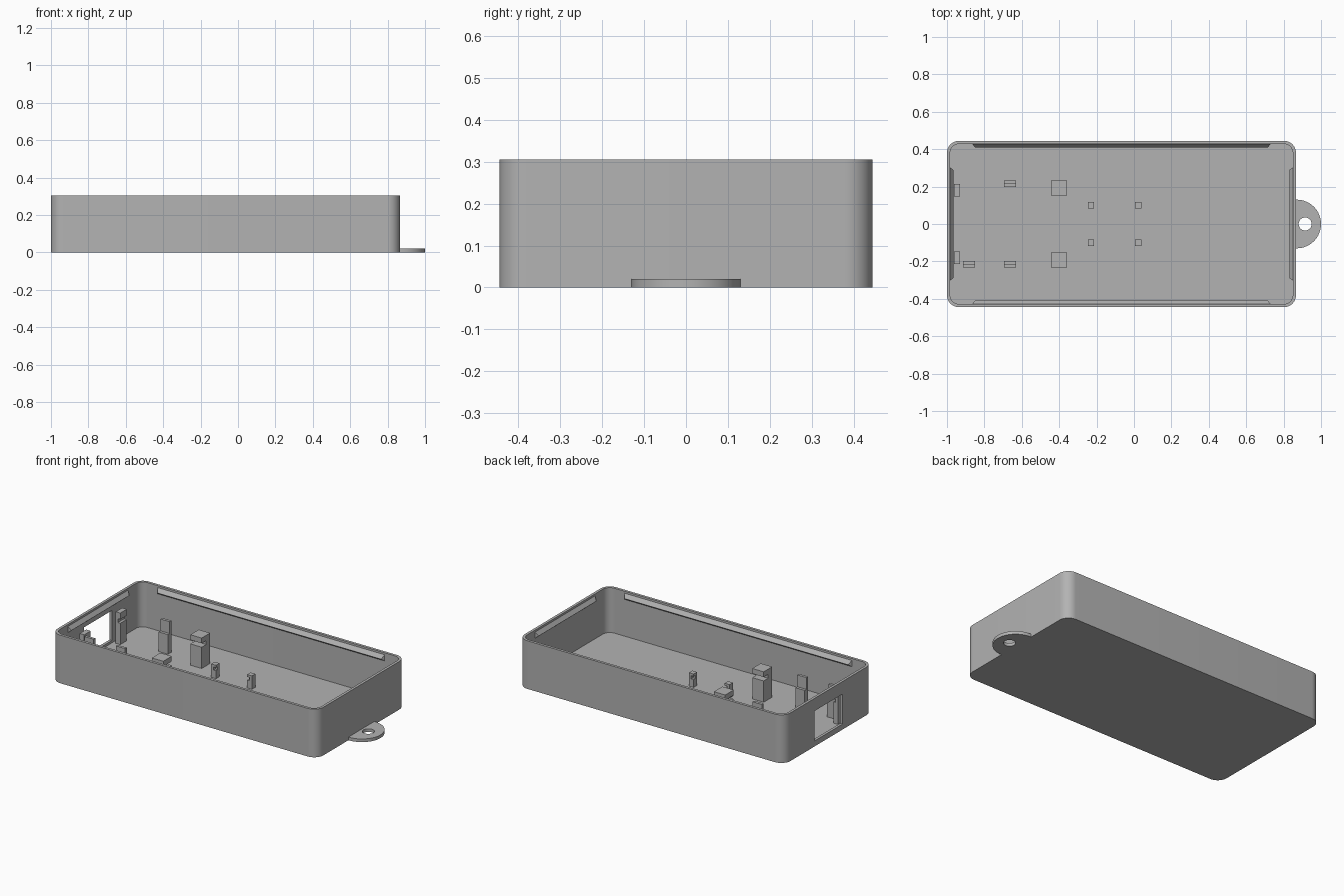
import bpy, bmesh, math

if "Cube" in bpy.data.objects:
    bpy.data.objects.remove(bpy.data.objects["Cube"], do_unlink=True)

grey = bpy.data.materials.new("plain grey")
grey.use_nodes = True
GREY = (0.45, 0.45, 0.45, 1)
grey.diffuse_color = GREY
grey.node_tree.nodes["Principled BSDF"].inputs["Base Color"].default_value = GREY

LEFT, RIGHT, HALF_W, HEIGHT = -1.0, 0.866, 0.445, 0.305
WALL, FLOOR, CORNER = 0.017, 0.02, 0.065
MID = (LEFT + RIGHT) / 2
HALF_L = (RIGHT - LEFT) / 2


def finish(name, bm):
    bmesh.ops.recalc_face_normals(bm, faces=bm.faces)
    mesh = bpy.data.meshes.new(name)
    bm.to_mesh(mesh)
    bm.free()
    mesh.materials.append(grey)
    obj = bpy.data.objects.new(name, mesh)
    bpy.context.collection.objects.link(obj)
    return obj


def prism(name, outline, lo, hi, axis="Z"):
    """Extrude a 2D outline along an axis."""
    place = {"X": lambda a, b, t: (t, a, b),
             "Y": lambda a, b, t: (a, t, b),
             "Z": lambda a, b, t: (a, b, t)}[axis]
    bm = bmesh.new()
    ends = [[bm.verts.new(place(a, b, t)) for a, b in outline] for t in (lo, hi)]
    for ring in ends:
        bm.faces.new(ring)
    n = len(outline)
    for i in range(n):
        j = (i + 1) % n
        bm.faces.new((ends[0][i], ends[0][j], ends[1][j], ends[1][i]))
    return finish(name, bm)


def arc(cx, cy, r, start, end, steps):
    angles = [math.radians(start + (end - start) * i / steps) for i in range(steps + 1)]
    return [(cx + r * math.cos(a), cy + r * math.sin(a)) for a in angles]


def rounded_rect(hx, hy, r):
    pts = []
    for k, (sx, sy) in enumerate([(1, 1), (-1, 1), (-1, -1), (1, -1)]):
        pts += arc(MID + sx * (hx - r), sy * (hy - r), r, 90 * k, 90 * k + 90, 12)
    return pts


def rect(a0, a1, b0, b1):
    return [(a0, b0), (a1, b0), (a1, b1), (a0, b1)]


def activate(obj):
    bpy.ops.object.select_all(action="DESELECT")
    obj.select_set(True)
    bpy.context.view_layer.objects.active = obj


def cut(obj, cutter):
    mod = obj.modifiers.new("cut", "BOOLEAN")
    mod.operation, mod.solver, mod.object = "DIFFERENCE", "EXACT", cutter
    activate(obj)
    bpy.ops.object.modifier_apply(modifier=mod.name)
    bpy.data.objects.remove(cutter, do_unlink=True)


def smooth(obj):
    activate(obj)
    bpy.ops.object.shade_smooth_by_angle(angle=math.radians(30))


# Open tray with rounded corners and a window in the left end
tray = prism("tray", rounded_rect(HALF_L, HALF_W, CORNER), 0, HEIGHT)
cut(tray, prism("cavity", rounded_rect(HALF_L - WALL, HALF_W - WALL, CORNER - WALL),
                FLOOR, HEIGHT + 0.1))
cut(tray, prism("window", rect(-0.14, 0.14, 0.035, 0.225), LEFT - 0.1, LEFT + 0.03, "X"))
smooth(tray)

# Mounting tab with a screw hole
tab = prism("mounting_tab", [(RIGHT - 0.01, 0.13)] + [(RIGHT - 0.01, -0.13)]
            + arc(RIGHT + 0.004, 0, 0.13, -90, 90, 32), 0, 0.02)
cut(tab, prism("screw_hole", arc(0.915, 0, 0.035, 0, 345, 23), -0.1, 0.1))
smooth(tab)


# Snap ridges inside the rim, tapered at both ends
def snap_ridge(name, half_len, offset, turn):
    bm = bmesh.new()
    ends = []
    for s in (-1, 1):
        ends.append([bm.verts.new(p) for p in (
            (s * half_len, offset + 0.004, 0.298),
            (s * (half_len - 0.016), offset - 0.018, 0.268),
            (s * half_len, offset + 0.004, 0.25))])
        bm.faces.new(ends[-1])
    for i in range(3):
        j = (i + 1) % 3
        bm.faces.new((ends[0][i], ends[0][j], ends[1][j], ends[1][i]))
    ridge = finish(name, bm)
    ridge.location.x = MID
    ridge.rotation_euler.z = math.radians(turn)


for side, turn in (("back", 0), ("front", 180)):
    snap_ridge(side + "_ridge", 0.8, HALF_W - WALL, turn)
for side, turn in (("left", 90), ("right", -90)):
    snap_ridge(side + "_ridge", 0.305, HALF_L - WALL, turn)


# Profiles: a hook is notched on its inner side, a ledge steps down on it
def hook(inner, outer, notch, z0, z1, top):
    return [(inner, 0.01), (outer, 0.01), (outer, top), (inner, top),
            (inner, z1), (notch, z1), (notch, z0), (inner, z0)]


def ledge(inner, outer, step, top):
    mid = (inner + outer) / 2
    return [(inner, 0.01), (outer, 0.01), (outer, top), (mid, top), (mid, step), (inner, step)]


for side, s in (("back", 1), ("front", -1)):
    flip = lambda pts: [(s * a, b) for a, b in pts]
    # Large board hooks
    prism(side + "_large_hook", flip(hook(0.15, 0.235, 0.195, 0.155, 0.18, 0.213)),
          -0.44, -0.36, "X")
    # Stepped board supports
    prism(side + "_support", flip(ledge(0.197, 0.232, 0.145, 0.22)), -0.695, -0.63, "X")
    # Hooks beside the window
    y = sorted((s * 0.148, s * 0.213))
    prism(side + "_window_hook", hook(-0.93, -0.962, -0.947, 0.155, 0.18, 0.22), *y, "Y")
    # Small pegs with a notched inner corner
    for end, x, d in (("left", -0.23, 1), ("right", 0.022, -1)):
        peg = prism(f"{side}_{end}_peg", rect(x - 0.017, x + 0.017, s * 0.084, s * 0.118),
                    0.01, 0.105)
        cut(peg, prism("notch", rect(x, x + d * 0.05, s * 0.05, s * 0.101), 0.07, 0.09))

prism("corner_support", [(-a, b) for a, b in ledge(0.197, 0.232, 0.145, 0.22)],
      -0.915, -0.85, "X")
